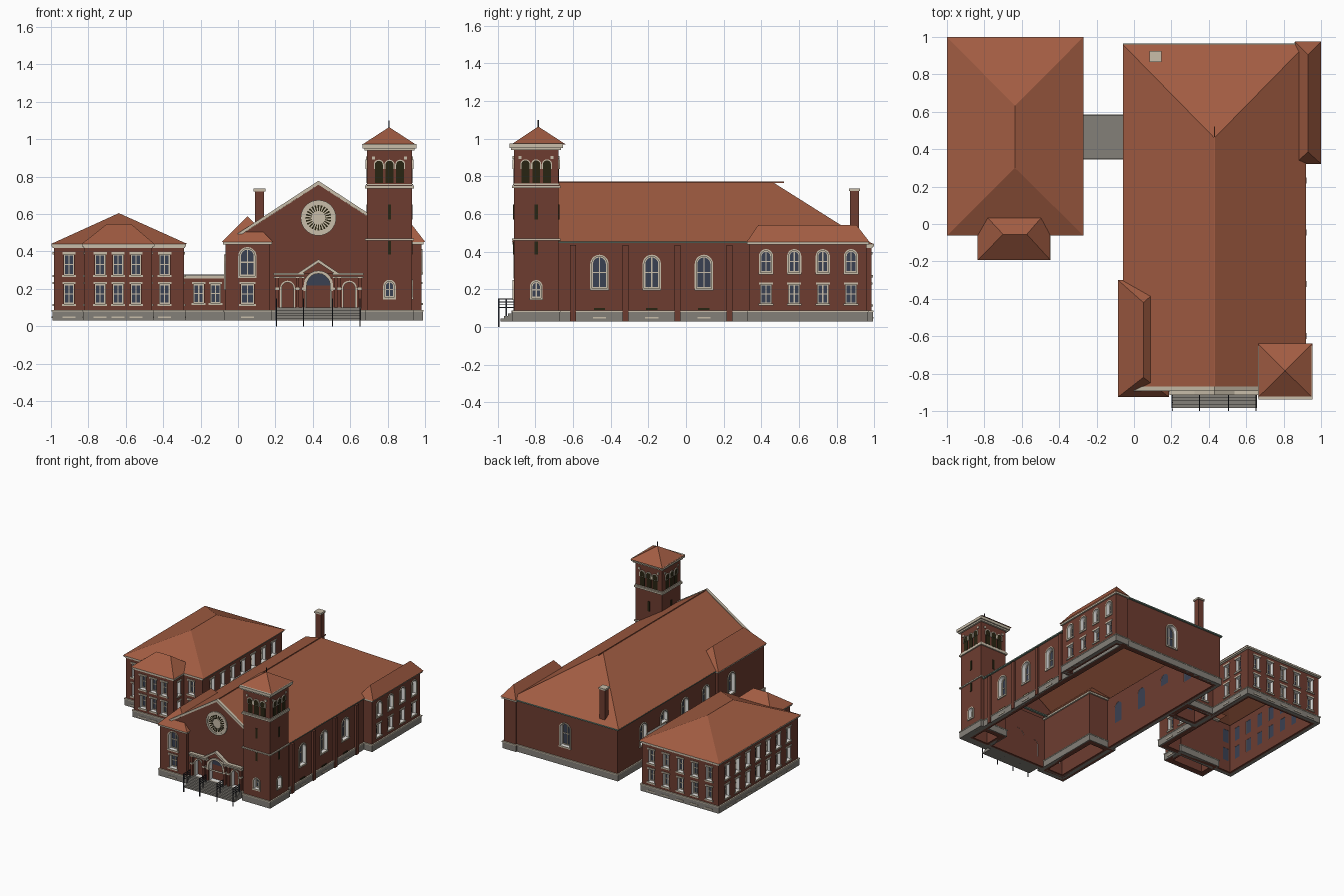
import bpy, bmesh, math
from collections import defaultdict

cube = bpy.data.objects.get("Cube")
if cube:
    bpy.data.objects.remove(cube)

COLOURS = {
    "brick": (0.155, 0.046, 0.030), "terracotta": (0.36, 0.108, 0.055),
    "cream": (0.58, 0.51, 0.40), "stone": (0.23, 0.215, 0.19),
    "glass": (0.042, 0.052, 0.085), "louvre": (0.022, 0.018, 0.006),
    "white": (0.9, 0.9, 0.88), "iron": (0.025, 0.027, 0.035),
    "copper": (0.17, 0.25, 0.20),
}
MATS = {}
for label, rgb in COLOURS.items():
    m = bpy.data.materials.new(label)
    m.use_nodes = True
    m.diffuse_color = (*rgb, 1)
    m.node_tree.nodes["Principled BSDF"].inputs["Base Color"].default_value = (*rgb, 1)
    MATS[label] = m

parts = defaultdict(bmesh.new)
SOUTH, NORTH, EAST, WEST = (0, -1), (0, 1), (1, 0), (-1, 0)


# ---- helpers -------------------------------------------------------------
def plan(u, v, d):
    return (u, v, d)


def wall_frame(x, y, n):
    """u runs along the wall, v is height, d is outward depth."""
    return lambda u, v, d: (x - n[1] * u + n[0] * d, y + n[0] * u + n[1] * d, v)


def slab(part, frame, outer, d0, d1, inner=None):
    """Extrude an outline, or the band between two outlines."""
    bm, n = parts[part], len(outer)
    loops = [[bm.verts.new(frame(u, v, d)) for u, v in pts]
             for pts in ([outer, inner] if inner else [outer]) for d in (d0, d1)]
    pairs = [(0, 1), (1, 3), (3, 2), (2, 0)] if inner else [(0, 1)]
    for a, b in pairs:
        for i in range(n):
            j = (i + 1) % n
            bm.faces.new((loops[a][i], loops[a][j], loops[b][j], loops[b][i]))
    if not inner:
        bm.faces.new(loops[0])
        bm.faces.new(loops[1])


def rect(x0, x1, y0, y1, g=0.0):
    return [(x0 - g, y0 - g), (x1 + g, y0 - g), (x1 + g, y1 + g), (x0 - g, y1 + g)]


def box(part, x0, x1, y0, y1, z0, z1):
    slab(part, plan, rect(x0, x1, y0, y1), z0, z1)


def band(part, r, z0, z1, out, thick=0.04):
    slab(part, plan, rect(*r, out), z0, z1, rect(*r, out - thick))


def arch(w, z0, z1, g=0.0, steps=10):
    r, spring = w / 2 + g, z1 - w / 2
    curve = [(r * math.cos(math.pi * i / steps), spring + r * math.sin(math.pi * i / steps))
             for i in range(steps + 1)]
    return [(-r, z0), (r, z0)] + curve


def hip(part, r, z0, p, q, z1):
    """Hipped roof over a rectangle with ridge from p to q."""
    bm = parts[part]
    e = [bm.verts.new((x, y, z0)) for x, y in rect(*r)]
    a, b = (bm.verts.new((*k, z1)) for k in (p, q))
    if p[0] == q[0]:
        faces = [(e[0], e[1], a), (e[1], e[2], b, a), (e[2], e[3], b), (e[3], e[0], a, b)]
    else:
        faces = [(e[0], e[1], b, a), (e[1], e[2], b), (e[2], e[3], a, b), (e[3], e[0], a)]
    for f in faces:
        bm.faces.new(f)


def window(x, y, n, w, z0, z1, arched=False, pane="window_glass"):
    """Recessed opening with pane, frame, glazing bars and surround."""
    fr = wall_frame(x, y, n)
    shape = arch(w, z0, z1) if arched else rect(-w / 2, w / 2, z0, z1)
    slab("window_cutters", fr, shape, -0.072, 0.02)
    slab(pane, fr, shape, -0.038, -0.033)
    if pane == "window_glass":
        small = arch(w - 0.012, z0 + 0.006, z1 - 0.006) if arched else rect(-w / 2, w / 2, z0, z1, -0.006)
        slab("window_frames", fr, shape, -0.033, -0.026, small)
        mid = z0 + (z1 - z0) * 0.5
        slab("window_frames", fr, rect(-0.003, 0.003, z0, z1 - 0.003), -0.033, -0.028)
        slab("window_frames", fr, rect(-w / 2, w / 2, mid - 0.003, mid + 0.003), -0.033, -0.028)
        slab("window_trim", fr, rect(-w / 2 - 0.01, w / 2 + 0.01, z0 - 0.012, z0), 0, 0.008)
    if arched:
        slab("window_trim", fr, arch(w, z0, z1, 0.009), 0, 0.006, shape)
    elif pane == "window_glass":
        slab("window_trim", fr, rect(-w / 2 - 0.008, w / 2 + 0.008, z1, z1 + 0.012), 0, 0.006)


def two_storeys(x, y, n, w=0.055, upper=True, lower=True):
    if upper:
        window(x, y, n, w, 0.275, 0.385)
    if lower:
        window(x, y, n, w, 0.12, 0.225)
        slab("basement_sills", wall_frame(x, y, n), rect(-0.035, 0.035, 0.045, 0.053), 0.008, 0.012)


# ---- wall shells with stone plinths ---------------------------------------
HALL = (-0.045, 0.905, -0.885, 0.95)
WEST_WING = (-0.068, 0.17, -0.91, -0.315)
EAST_WING = (0.87, 0.98, 0.335, 0.96)
TOWER = (0.69, 0.93, -0.915, -0.677)
HOUSE = (-0.985, -0.29, -0.045, 0.985)
BAY = (-0.82, -0.46, -0.178, 0.0)
LINK = (-0.30, -0.04, 0.355, 0.575)
SHELLS = {"hall": (HALL, 0.45), "west_wing": (WEST_WING, 0.46), "east_wing": (EAST_WING, 0.455),
          "tower": (TOWER, 0.95), "house": (HOUSE, 0.435), "house_bay": (BAY, 0.435),
          "link": (LINK, 0.268)}
for name, (r, top) in SHELLS.items():
    band(name + "_walls", r, 0.03, top, 0, 0.04)
    band("plinth", r, 0.03, 0.08, 0.008, 0.03)
    band("plinth_cap", r, 0.08, 0.088, 0.011, 0.02)

# ---- hall: roof, gable, coping, pilasters ---------------------------------
hip("roofs", (-0.06, 0.92, -0.88, 0.96), 0.455, (0.43, -0.88), (0.43, 0.46), 0.77)
box("ridge_cap", 0.427, 0.433, -0.88, 0.52, 0.766, 0.774)
front = wall_frame(0.43, -0.885, SOUTH)
slab("gable_wall", front, [(-0.475, 0.448), (0.475, 0.448), (0, 0.757)], -0.03, 0)
slab("gable_coping", front, [(-0.49, 0.458), (0, 0.778), (0.49, 0.458), (0.49, 0.44), (0, 0.757), (-0.49, 0.44)], -0.015, 0.008)
band("hall_gutter", (-0.045, 0.905, -0.8, 0.95), 0.446, 0.456, 0.014, 0.02)
for y in (-0.6, -0.322, -0.045, 0.232):
    box("pilasters", 0.9, 0.922, y - 0.016, y + 0.016, 0.03, 0.435)
for y in (-0.46, -0.182, 0.095):
    window(0.905, y, EAST, 0.08, 0.205, 0.375, True)
    slab("basement_sills", wall_frame(0.905, y, EAST), rect(-0.035, 0.035, 0.045, 0.053), 0.008, 0.012)
    slab("basement_vents", wall_frame(0.905, y, EAST), rect(-0.03, 0.03, 0.09, 0.1), 0, 0.006)
for y in (-0.19, 0.08, 0.35, 0.62):
    window(-0.045, y, WEST, 0.08, 0.285 if 0.3 < y < 0.6 else 0.205, 0.375, True)
window(0.43, 0.95, NORTH, 0.09, 0.185, 0.37, True)

# rose window
def disc(r, k=32):
    return [(r * math.cos(math.tau * i / k), 0.58 + r * math.sin(math.tau * i / k)) for i in range(k)]
slab("rose_window", front, disc(0.095), 0, 0.005)
slab("rose_rim", front, disc(0.095), 0.005, 0.009, disc(0.08))
for i in range(24):
    c, s = math.cos(math.tau * i / 24), math.sin(math.tau * i / 24)
    pts = [(0.036, -0.002), (0.068, -0.005), (0.068, 0.005), (0.036, 0.002)]
    slab("rose_lights", front, [(a * c - b * s, 0.58 + a * s + b * c) for a, b in pts], 0.005, 0.007)

# chimney
box("chimney", 0.09, 0.14, 0.872, 0.92, 0.45, 0.722)
box("chimney_cap", 0.084, 0.146, 0.866, 0.926, 0.722, 0.736)

# ---- wings ----------------------------------------------------------------
hip("roofs", (-0.085, 0.187, -0.925, -0.3), 0.452, (0.05, -0.82), (0.05, -0.42), 0.588)
hip("roofs", (0.86, 1.0, 0.322, 0.975), 0.452, (0.93, 0.385), (0.93, 0.905), 0.543)
for r in (WEST_WING, EAST_WING):
    band("wing_cornice", r, 0.438, 0.452, 0.012, 0.02)
window(0.05, -0.91, SOUTH, 0.08, 0.27, 0.415, True)
two_storeys(0.05, -0.91, SOUTH, 0.07, upper=False)
window(-0.068, -0.49, WEST, 0.08, 0.205, 0.375, True)
for y in (0.425, 0.575, 0.727, 0.877):
    window(0.98, y, EAST, 0.058, 0.29, 0.405, True)
    window(0.98, y, EAST, 0.058, 0.125, 0.225)

# ---- bell tower -----------------------------------------------------------
hip("roofs", (0.662, 0.954, -0.928, -0.639), 0.97, (0.808, -0.785), (0.808, -0.785), 1.065)
box("finial", 0.805, 0.811, -0.788, -0.782, 1.05, 1.1)
for z0, z1, out in ((0.46, 0.47, 0.01), (0.738, 0.752, 0.01), (0.755, 0.762, 0.005),
                    (0.94, 0.952, 0.014), (0.952, 0.974, 0.024)):
    band("tower_belts", TOWER, z0, z1, out, out + 0.015)
for n in (SOUTH, NORTH, EAST, WEST):
    fr = wall_frame(0.81 + n[0] * 0.12, -0.796 + n[1] * 0.119, n)
    for u in (-0.057, 0, 0.057):
        opening = [(u + a, z) for a, z in arch(0.042, 0.765, 0.885)]
        slab("belfry_louvres", fr, opening, 0, 0.003)
        slab("belfry_trim", fr, [(u + a, z) for a, z in arch(0.042, 0.84, 0.885, 0.006)], 0, 0.007,
             [(u + a, z) for a, z in arch(0.042, 0.84, 0.885)])
    for u in (-0.085, 0.085):
        slab("belfry_trim", fr, rect(u - 0.008, u + 0.008, 0.893, 0.909), 0, 0.006)
    for z0, z1 in ((0.57, 0.65), (0.385, 0.455)):
        slab("tower_slits", fr, rect(-0.009, 0.009, z0, z1), 0, 0.004)
for n, x, y in ((SOUTH, 0.81, -0.915), (EAST, 0.93, -0.796)):
    window(x, y, n, 0.05, 0.155, 0.24, True)

# ---- entrance portal ------------------------------------------------------
window(0.43, -0.885, SOUTH, 0.125, 0.1, 0.282, True, "doors")
slab("portal_fanlight", front, [(u, z) for u, z in arch(0.125, 0.222, 0.282)], -0.033, -0.028)
for u in (-0.165, 0.165):
    window(0.43 + u, -0.885, SOUTH, 0.062, 0.1, 0.235, True, "doors")
for u in (-0.22, -0.112, -0.078, 0.078, 0.112, 0.22):
    slab("portal_columns", front, rect(u - 0.009, u + 0.009, 0.095, 0.26), 0, 0.02)
    slab("portal_capitals", front, rect(u - 0.013, u + 0.013, 0.195, 0.207), 0, 0.024)
for a, b in ((-0.24, -0.075), (0.075, 0.24)):
    slab("portal_entablature", front, rect(a, b, 0.258, 0.266), 0, 0.024)
    slab("portal_entablature", front, rect(a, b, 0.274, 0.286), 0, 0.028)
slab("portal_entablature", front, arch(0.125, 0.19, 0.282, 0.016), 0, 0.022, arch(0.125, 0.19, 0.282))
slab("pediment_face", front, [(-0.1, 0.283), (0.1, 0.283), (0, 0.345)], 0, 0.012)
slab("pediment_trim", front, [(-0.112, 0.283), (0, 0.358), (0.112, 0.283), (0.085, 0.283), (0, 0.34), (-0.085, 0.283)], 0, 0.028)

# steps and railings
for i in range(5):
    box("steps", 0.2, 0.657, -0.985 + 0.019 * i, -0.885, 0.03, 0.044 + 0.014 * i)
for x in (0.205, 0.35, 0.505, 0.652):
    for k, y in enumerate((-0.995, -0.955, -0.915)):
        box("railings", x - 0.003, x + 0.003, y - 0.003, y + 0.003, 0.0 if k == 0 else 0.03, 0.15)
    for z in (0.105, 0.12, 0.135, 0.15):
        box("railings", x - 0.002, x + 0.002, -1.0, -0.91, z - 0.004, z)

# ---- house, bay and link --------------------------------------------------
hip("roofs", (-1.0, -0.27, -0.062, 1.0), 0.44, (-0.637, 0.3), (-0.637, 0.632), 0.605)
hip("roofs", (-0.836, -0.447, -0.193, 0.09), 0.44, (-0.7, -0.055), (-0.573, -0.055), 0.548)
for r in (HOUSE, BAY):
    band("house_cornice", r, 0.42, 0.428, 0.006, 0.02)
    band("house_cornice", r, 0.428, 0.441, 0.013, 0.03)
for x in (-0.903, -0.392):
    two_storeys(x, -0.045, SOUTH)
for x in (-0.737, -0.641, -0.545):
    two_storeys(x, -0.178, SOUTH)
two_storeys(-0.82, -0.108, WEST, 0.04)
two_storeys(-0.46, -0.108, EAST, 0.04)
for i in range(5):
    two_storeys(-0.9 + 0.131 * i, 0.985, NORTH)
for i in range(7):
    y = 0.08 + 0.132 * i
    two_storeys(-0.985, y, WEST)
    two_storeys(-0.29, y, EAST, lower=not 0.31 < y < 0.62)
box("link_roof", -0.29, -0.045, 0.347, 0.583, 0.268, 0.277)
band("link_cornice", LINK, 0.255, 0.268, 0.006, 0.02)
for x in (-0.21, -0.12):
    window(x, 0.355, SOUTH, 0.055, 0.125, 0.225)
    window(x, 0.575, NORTH, 0.055, 0.125, 0.225)

# ---- turn the parts into objects ------------------------------------------
PAINT = {"roofs": "terracotta", "ridge_cap": "terracotta", "plinth": "stone", "steps": "stone",
         "link_roof": "stone", "window_glass": "glass", "portal_fanlight": "glass",
         "rose_lights": "louvre", "belfry_louvres": "louvre", "tower_slits": "louvre",
         "basement_vents": "louvre", "railings": "iron", "finial": "iron", "hall_gutter": "copper",
         "gable_wall": "brick", "pilasters": "brick", "chimney": "brick", "doors": "brick",
         "pediment_face": "brick", "portal_columns": "brick"}
objects = {}
for name, bm in parts.items():
    bmesh.ops.remove_doubles(bm, verts=bm.verts, dist=1e-6)
    bmesh.ops.recalc_face_normals(bm, faces=bm.faces)
    mesh = bpy.data.meshes.new(name)
    pierced = name.endswith("_walls") or name == "window_cutters"
    if name == "window_cutters":
        for f in bm.faces:
            f.material_index = 1
    bm.to_mesh(mesh)
    bm.free()
    for label in (("brick", "white") if pierced else (PAINT.get(name, "cream"),)):
        mesh.materials.append(MATS[label])
    objects[name] = bpy.data.objects.new(name, mesh)
    bpy.context.scene.collection.objects.link(objects[name])

# pierce the walls; the cut reveals take the cutter's white
cutter = objects["window_cutters"]
cutter.hide_render = True
walls = [o for n, o in objects.items() if n.endswith("_walls") ]
for o in walls:
    mod = o.modifiers.new("openings", "BOOLEAN")
    mod.operation, mod.solver, mod.object = "DIFFERENCE", "EXACT", cutter
graph = bpy.context.evaluated_depsgraph_get()
for o, mesh in [(o, bpy.data.meshes.new_from_object(o.evaluated_get(graph))) for o in walls]:
    o.modifiers.clear()
    o.data = mesh
bpy.data.objects.remove(cutter)
